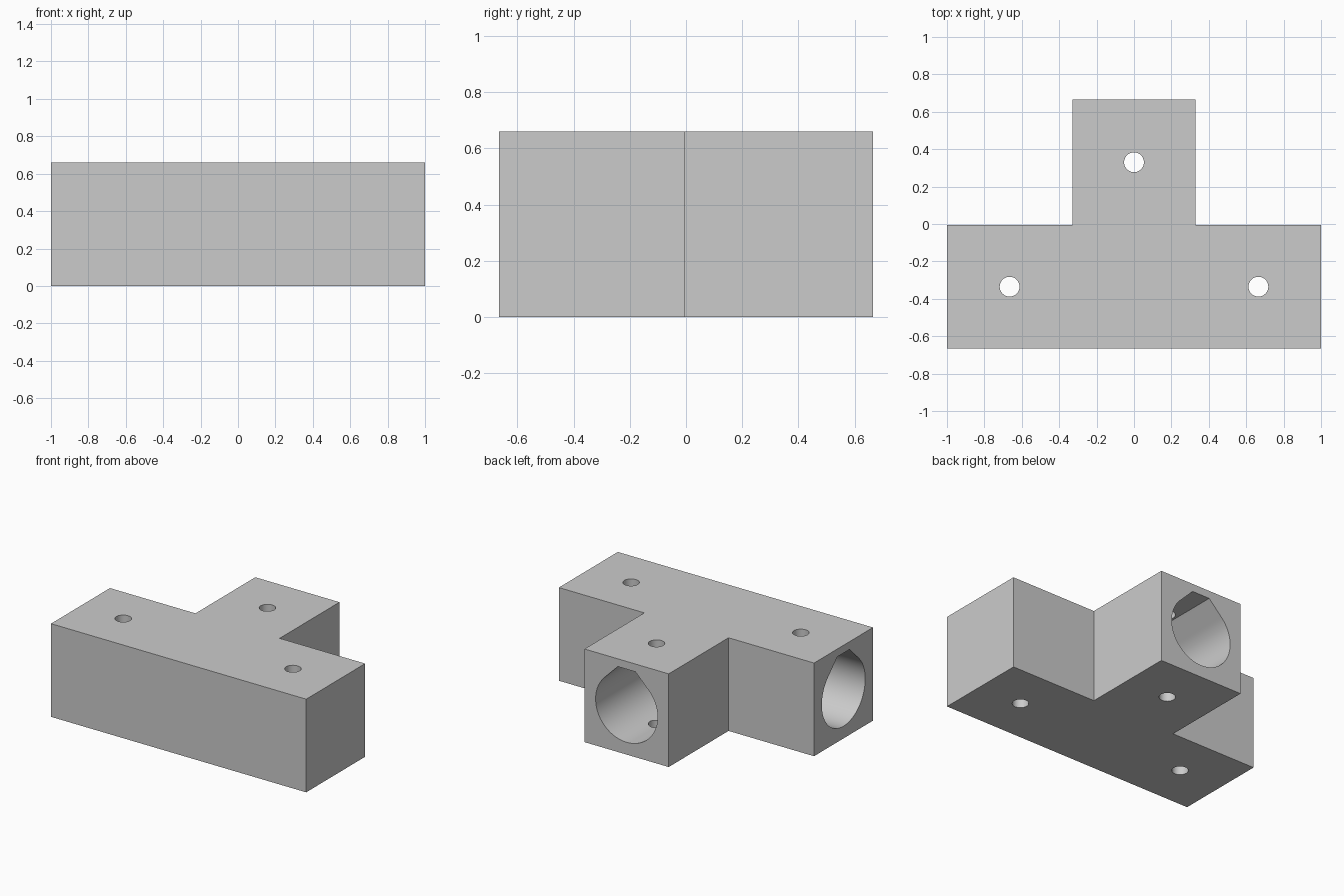
import bpy
import bmesh
import math
from mathutils import Matrix, Vector

cube = bpy.data.objects.get("Cube")
if cube:
    bpy.data.objects.remove(cube, do_unlink=True)

W = 0.66              # side of the square section
ARM = 0.67            # arm length, also the socket depth
DEPTH = W + ARM       # total size front to back
FRONT = -DEPTH / 2
LEDGE = FRONT + W
MID_Y, MID_Z = FRONT + W / 2, W / 2
BORE, FLAT = 0.243, 0.275   # socket radius and height of its flat roof
PIN = 0.053

grey = bpy.data.materials.new("grey")
grey.use_nodes = True
colour = (0.6, 0.6, 0.6, 1)
grey.diffuse_color = colour
grey.node_tree.nodes["Principled BSDF"].inputs["Base Color"].default_value = colour


def prism(name, outline, length, matrix):
    """Extrude a 2D outline along local z and place it with a matrix."""
    bm = bmesh.new()
    face = bm.faces.new([bm.verts.new((x, y, 0)) for x, y in outline])
    ext = bmesh.ops.extrude_face_region(bm, geom=[face])
    bmesh.ops.translate(bm, vec=(0, 0, length),
                        verts=[g for g in ext["geom"] if isinstance(g, bmesh.types.BMVert)])
    bm.transform(matrix)
    bmesh.ops.recalc_face_normals(bm, faces=bm.faces)
    mesh = bpy.data.meshes.new(name)
    bm.to_mesh(mesh)
    bm.free()
    mesh.materials.append(grey)
    obj = bpy.data.objects.new(name, mesh)
    bpy.context.collection.objects.link(obj)
    return obj


def arc(radius, start, end, steps):
    return [(radius * math.cos(start + (end - start) * i / steps),
             radius * math.sin(start + (end - start) * i / steps)) for i in range(steps + 1)]


# T-shaped block
half = [(1, FRONT), (1, LEDGE), (W / 2, LEDGE), (W / 2, -FRONT)]
outline = half + [(-x, y) for x, y in reversed(half)]
body = prism("tee_connector", outline, W, Matrix())

# Teardrop sockets in the three arm ends, and a pin hole through each arm
roof = BORE * math.sqrt(2) - FLAT
teardrop = arc(BORE, math.radians(135), math.radians(405), 72) + [(roof, FLAT), (-roof, FLAT)]
circle = arc(PIN, 0, math.tau, 48)[:-1]
ends = [("right", Vector((-1, MID_Y, MID_Z)), Vector((-1, 0, 0))),
        ("left", Vector((1, MID_Y, MID_Z)), Vector((1, 0, 0))),
        ("back", Vector((0, -FRONT, MID_Z)), Vector((0, 1, 0)))]
cutters = []
for side, end, out in ends:
    up = Vector((0, 0, 1))
    turn = Matrix((up.cross(out), up, out)).transposed().to_4x4()
    start = end - out * ARM
    cutters.append(prism(side + "_socket_cutter", teardrop, ARM + 0.1,
                         Matrix.Translation(start) @ turn))
    pin = end - out * ARM / 2
    cutters.append(prism(side + "_pin_cutter", circle, W + 0.2,
                         Matrix.Translation((pin.x, pin.y, -0.1))))

for cutter in cutters:
    mod = body.modifiers.new(cutter.name, "BOOLEAN")
    mod.operation = "DIFFERENCE"
    mod.solver = "EXACT"
    mod.object = cutter

# Apply the cuts, then drop the cutters
bpy.ops.object.select_all(action="DESELECT")
body.select_set(True)
bpy.context.view_layer.objects.active = body
for cutter in cutters:
    bpy.ops.object.modifier_apply(modifier=cutter.name)
for cutter in cutters:
    bpy.data.objects.remove(cutter, do_unlink=True)
bpy.ops.object.shade_smooth_by_angle(angle=math.radians(30))
